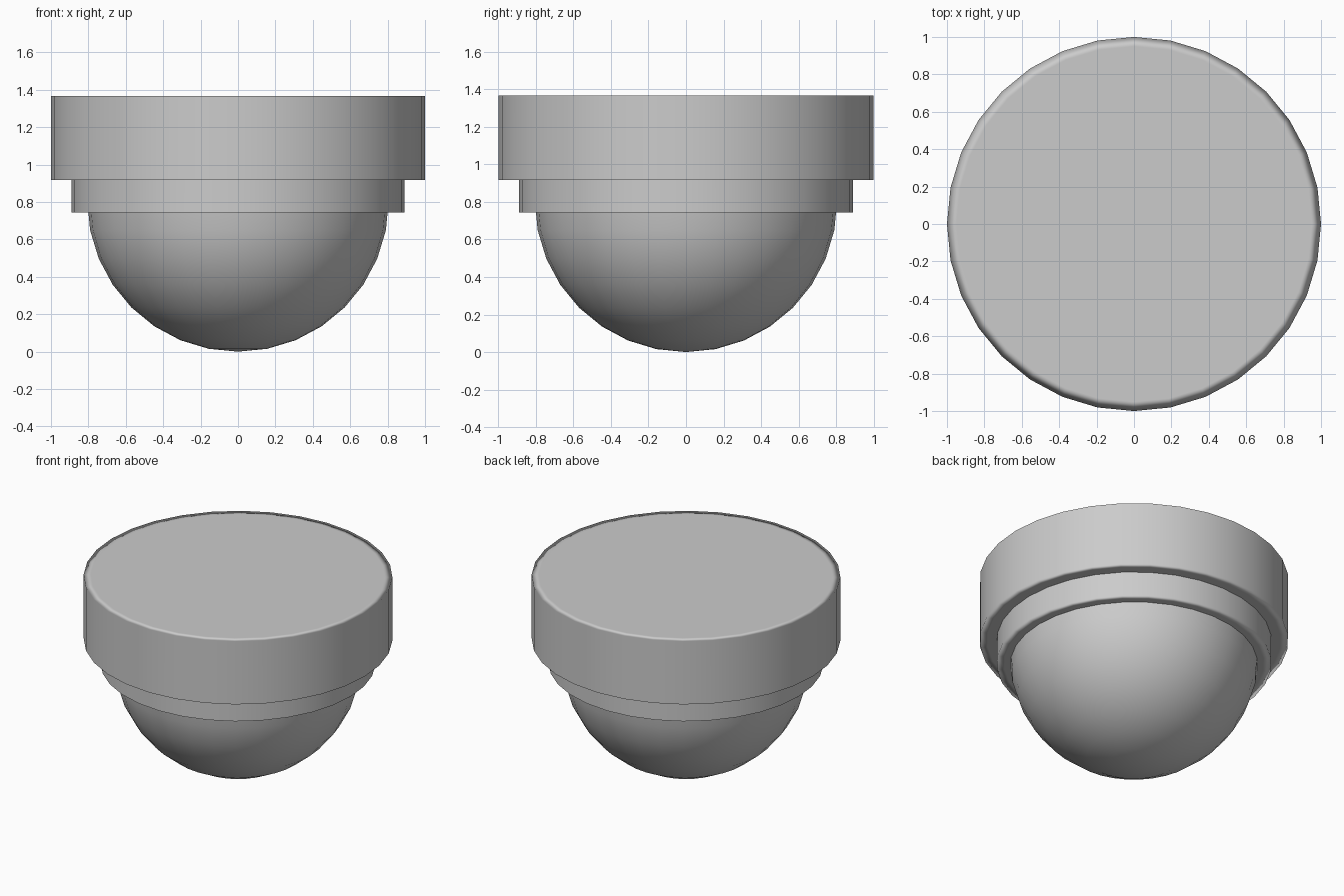
import bpy, bmesh, math

if "Cube" in bpy.data.objects:
    bpy.data.objects.remove(bpy.data.objects["Cube"])

SEGMENTS = 32

grey = bpy.data.materials.new("light grey")
grey.diffuse_color = (0.6, 0.6, 0.6, 1)
grey.use_nodes = True
grey.node_tree.nodes["Principled BSDF"].inputs["Base Color"].default_value = grey.diffuse_color


def lathe(name, profile):
    """Spin an (r, z) profile, listed from bottom to top, around the z axis."""
    bm = bmesh.new()
    rings = []
    for r, z in profile:
        if r == 0:
            rings.append([bm.verts.new((0, 0, z))] * SEGMENTS)
        else:
            angles = [2 * math.pi * i / SEGMENTS for i in range(SEGMENTS)]
            rings.append([bm.verts.new((r * math.cos(a), r * math.sin(a), z)) for a in angles])
    for low, high in zip(rings, rings[1:]):
        for i in range(SEGMENTS):
            j = (i + 1) % SEGMENTS
            corners = list(dict.fromkeys((low[i], low[j], high[j], high[i])))
            bm.faces.new(corners)
    for face in bm.faces:
        face.smooth = True
    mesh = bpy.data.meshes.new(name)
    bm.to_mesh(mesh)
    bm.free()
    mesh.materials.append(grey)
    obj = bpy.data.objects.new(name, mesh)
    bpy.context.collection.objects.link(obj)
    return obj


def drum(name, radius, bottom, top, rim=0.05):
    """Closed cylinder with a narrow softly shaded rim on both caps."""
    inner = radius - rim
    obj = lathe(name, [(0, bottom), (inner, bottom), (radius, bottom),
                       (radius, top), (inner, top), (0, top)])
    soft = obj.modifiers.new("rim shading", 'WEIGHTED_NORMAL')
    soft.mode = 'FACE_AREA'
    soft.weight = 100
    return obj


# Wide mounting base and the narrower collar beneath it
drum("mounting_base", 1.0, 0.917, 1.368)
drum("collar", 0.89, 0.745, 0.917)

# Round dome hanging below the collar
R = 0.806
steps = [math.pi / 16 * i for i in range(9)]
lathe("dome", [(R * math.sin(a), R - R * math.cos(a)) for a in steps])
